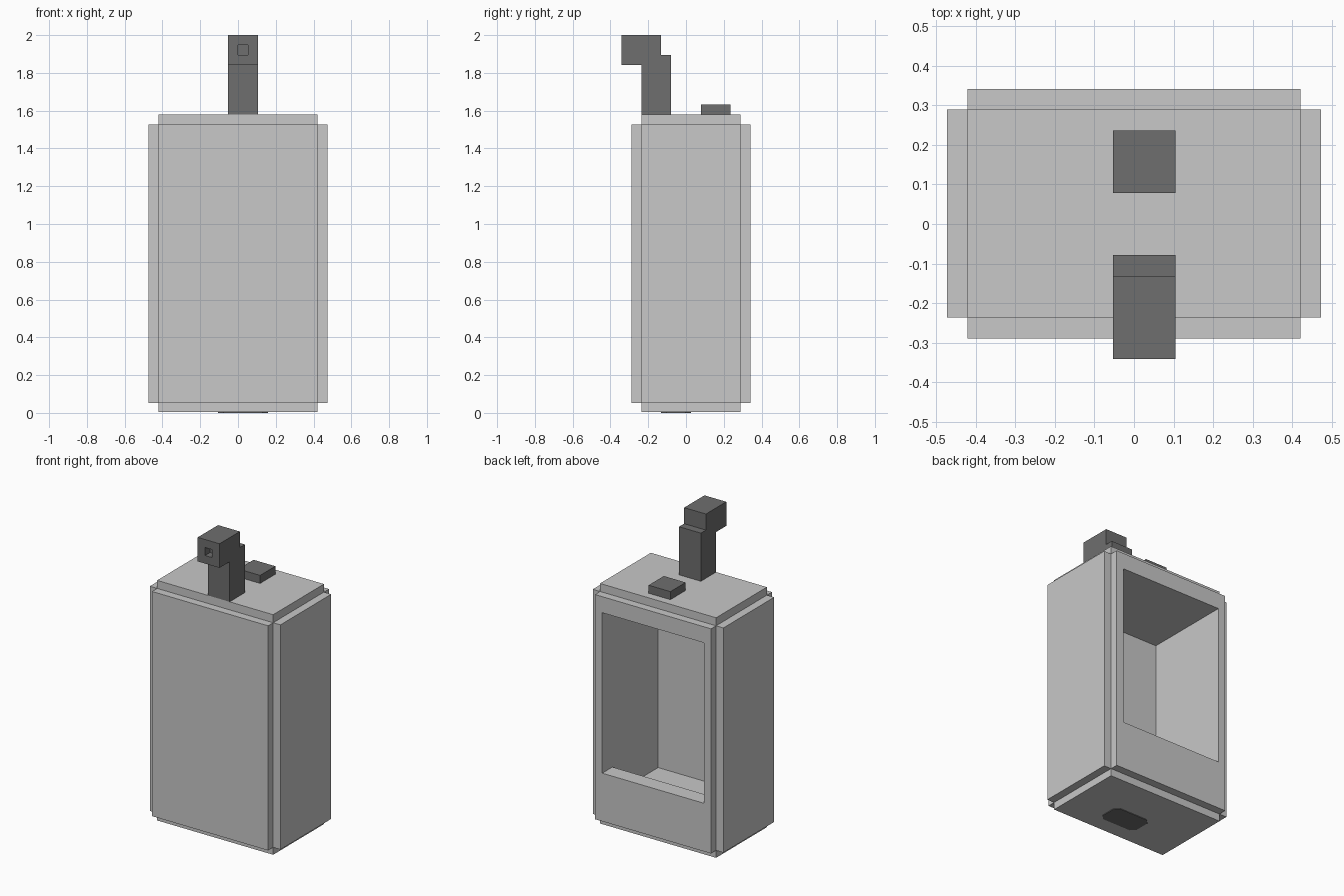
import bpy, bmesh

if "Cube" in bpy.data.objects:
    bpy.data.objects.remove(bpy.data.objects["Cube"])

U = 2 / 38  # one modelling step; all sizes below are in steps


def material(name, v):
    m = bpy.data.materials.new(name)
    m.diffuse_color = (v, v, v, 1)
    m.use_nodes = True
    m.node_tree.nodes["Principled BSDF"].inputs["Base Color"].default_value = m.diffuse_color
    return m


LIGHT = material("light grey", 0.58)
DARK = material("dark grey", 0.156)


def prism(name, profile, lo, hi, mat, axis="x"):
    """Extrude a flat profile along x (profile is y, z) or z (profile is x, y)."""
    bm = bmesh.new()
    place = (lambda a, b: (lo, a, b)) if axis == "x" else (lambda a, b: (a, b, lo))
    face = bm.faces.new([bm.verts.new(place(a, b)) for a, b in profile])
    ext = bmesh.ops.extrude_face_region(bm, geom=[face])
    step = (hi - lo, 0, 0) if axis == "x" else (0, 0, hi - lo)
    bmesh.ops.translate(bm, vec=step, verts=[v for v in ext["geom"] if isinstance(v, bmesh.types.BMVert)])
    bmesh.ops.scale(bm, vec=(U, U, U), verts=bm.verts)
    bmesh.ops.recalc_face_normals(bm, faces=bm.faces)
    mesh = bpy.data.meshes.new(name)
    bm.to_mesh(mesh)
    bm.free()
    mesh.materials.append(mat)
    ob = bpy.data.objects.new(name, mesh)
    bpy.context.collection.objects.link(ob)
    return ob


def box(name, x, y, z, mat):
    return prism(name, [(y[0], z[0]), (y[1], z[0]), (y[1], z[1]), (y[0], z[1])], *x, mat)


def cut(ob, cutter):
    mod = ob.modifiers.new("cut", "BOOLEAN")
    mod.operation = "DIFFERENCE"
    mod.solver = "EXACT"
    mod.object = cutter
    bpy.context.view_layer.objects.active = ob
    bpy.ops.object.modifier_apply(modifier=mod.name)


# Tank shell and raised outer panels
shell = box("tank_shell", (-8, 8), (-4.5, 5.5), (0.08, 30), LIGHT)
box("front_panel", (-8, 8), (-5.5, -4.5), (1, 29), LIGHT)
back = box("back_panel", (-8, 8), (5.5, 6.5), (1, 29), LIGHT)
box("right_panel", (8, 9), (-4.5, 5.5), (1, 29), LIGHT)
box("left_panel", (-9, -8), (-4.5, 5.5), (1, 29), LIGHT)

# Hollow inside, open at the back above a sill
hollow = prism("hollow_cutter", [(-5, 3.5), (4.5, 3.5), (4.5, 7), (8, 7), (8, 27), (-5, 27)], -7, 7, LIGHT)
hollow.hide_render = True
cut(shell, hollow)
cut(back, hollow)
bpy.data.objects.remove(hollow)

# Spout: upright stem with an overhanging head and a square outlet
spout = prism("spout", [(-4.5, 30), (-1.5, 30), (-1.5, 36), (-2.5, 36), (-2.5, 38),
                        (-6.5, 38), (-6.5, 35), (-4.5, 35)], -1, 2, DARK)
outlet = box("outlet_cutter", (0, 1), (-7, -5.5), (36, 37), DARK)
outlet.hide_render = True
cut(spout, outlet)
bpy.data.objects.remove(outlet)

# Filler cap on top
box("filler_cap", (-1, 2), (1.5, 4.5), (30, 31), DARK)

# Thin drain plate with clipped corners underneath
c = 0.55
prism("drain_plate", [(-2 + c, -2.5), (3 - c, -2.5), (3, -2.5 + c), (3, 0.5 - c),
                      (3 - c, 0.5), (-2 + c, 0.5), (-2, 0.5 - c), (-2, -2.5 + c)], 0, 0.08, DARK, "z")
